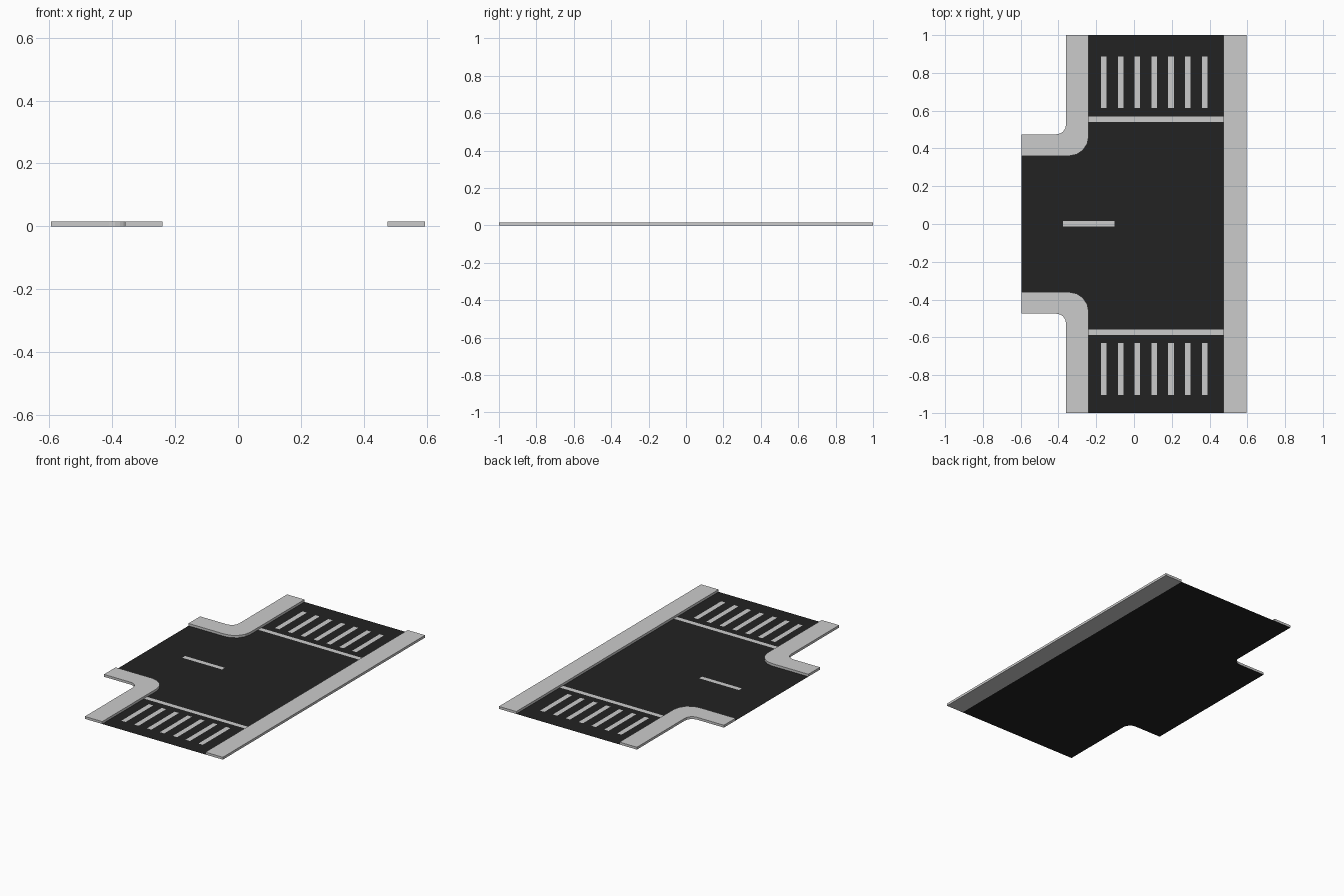
import bpy, bmesh, math

if "Cube" in bpy.data.objects:
    bpy.data.objects.remove(bpy.data.objects["Cube"])

H = 0.015            # kerb height
XL, XR = -0.595, 0.595
KERB_R = 0.475       # inner edge of the straight pavement


def arc(cx, cy, r, a0, a1, n=4):
    return [(cx + r * math.cos(math.radians(a0 + (a1 - a0) * i / n)),
             cy + r * math.sin(math.radians(a0 + (a1 - a0) * i / n))) for i in range(n + 1)]


def plate(name, outlines, z=0.0, height=0.0, mat=None, bottom=True):
    """Flat or extruded plate from one or more 2D outlines."""
    bm = bmesh.new()
    for pts in outlines:
        base = bm.faces.new([bm.verts.new((x, y, z)) for x, y in pts])
        base.normal_update()
        if base.normal.z < 0:
            base.normal_flip()
        if height:
            low = [v for v in base.verts]
            top = [bm.verts.new((v.co.x, v.co.y, z + height)) for v in low]
            bm.faces.new(top)
            for i in range(len(low)):
                j = (i + 1) % len(low)
                bm.faces.new((low[i], low[j], top[j], top[i]))
            if bottom:
                base.normal_flip()
            else:
                bm.faces.remove(base)
    me = bpy.data.meshes.new(name)
    bm.to_mesh(me)
    bm.free()
    ob = bpy.data.objects.new(name, me)
    bpy.context.collection.objects.link(ob)
    if mat:
        me.materials.append(mat)
    return ob


def rect(x0, x1, y0, y1):
    return [(x0, y0), (x1, y0), (x1, y1), (x0, y1)]


def mirror_y(pts):
    return [(x, -y) for x, y in pts]


asphalt = bpy.data.materials.new("asphalt")
asphalt.diffuse_color = (0.016, 0.016, 0.016, 1)
asphalt.use_nodes = True
asphalt.node_tree.nodes["Principled BSDF"].inputs["Base Color"].default_value = asphalt.diffuse_color

# Corner pavement profile: outer (grass) edge and inner (road) edge
outer = [(-0.36, 1)] + arc(-0.41, 0.525, 0.05, 0, -90) + [(XL, 0.475)]
inner = [(XL, 0.36)] + arc(-0.345, 0.465, 0.105, -90, 0) + [(-0.24, 1)]
corner = outer + inner

# Road surface runs beneath the corner pavements
plate("road", [[(KERB_R, -1), (KERB_R, 1)] + outer + mirror_y(outer)[::-1]], mat=asphalt)

# Pavements
plate("corner_pavement_back", [corner], height=H, bottom=False)
plate("corner_pavement_front", [mirror_y(corner)], height=H, bottom=False)
plate("straight_pavement", [rect(KERB_R, XR, -1, 1)], height=H)

# Painted markings, just above the asphalt
Z = 0.001
for side, y0, y1 in (("back", 0.615, 0.888), ("front", -0.904, -0.631)):
    stripes = [rect(-0.175 + 0.089 * i, -0.145 + 0.089 * i, y0, y1) for i in range(7)]
    plate("crossing_" + side, stripes, z=Z)
for side, y0 in (("back", 0.541), ("front", -0.587)):
    plate("stop_line_" + side, [rect(-0.24, KERB_R, y0, y0 + 0.029)], z=Z)
plate("centre_dash", [rect(-0.377, -0.102, -0.013, 0.015)], z=Z)
